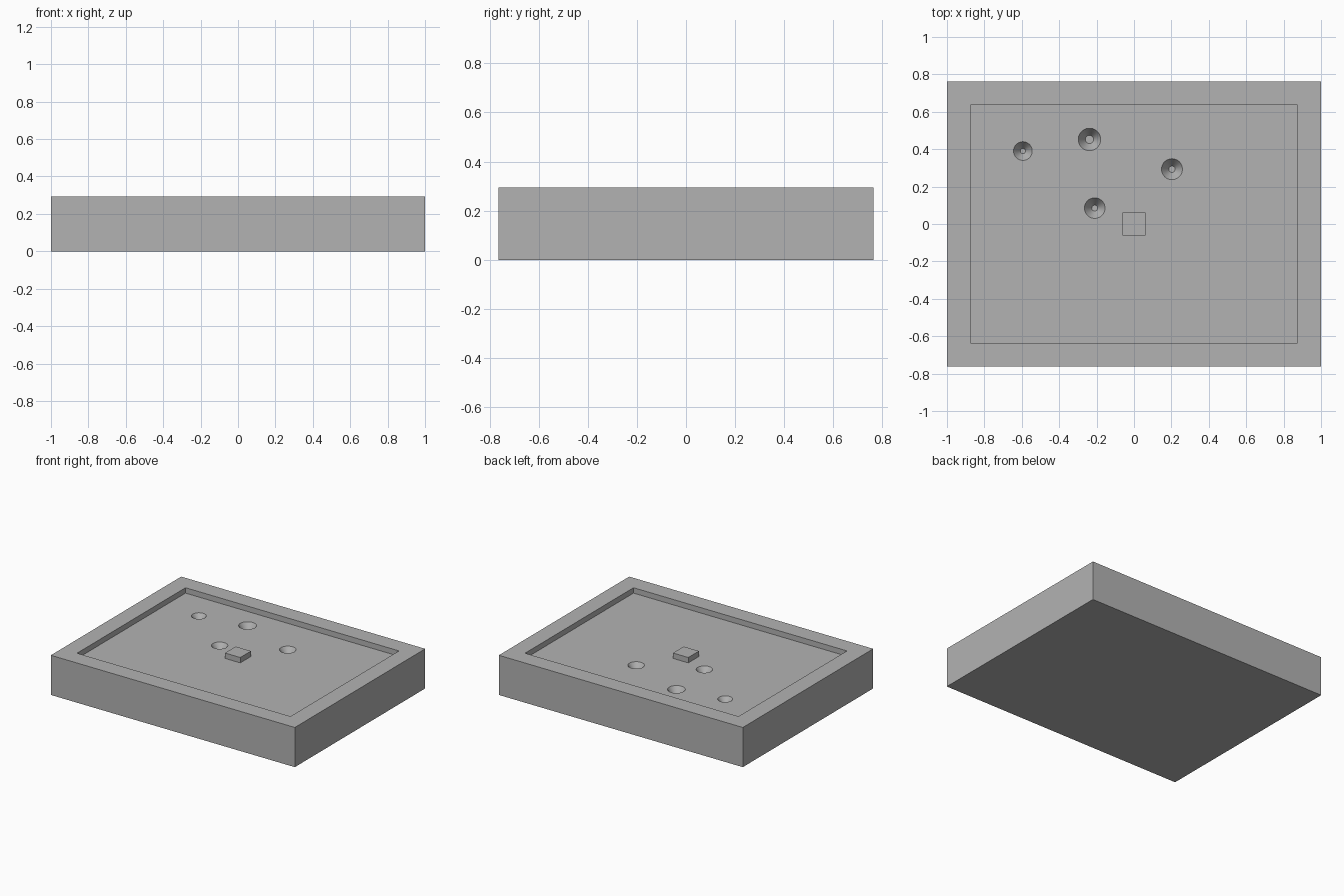
import bpy
import bmesh
from math import radians

if "Cube" in bpy.data.objects:
    bpy.data.objects.remove(bpy.data.objects["Cube"], do_unlink=True)

HEIGHT, DEPTH = 0.294, 0.04
FLOOR = HEIGHT - DEPTH

# One plain grey for everything
grey = bpy.data.materials.new("plain_grey")
grey.use_nodes = True
colour = (0.45, 0.45, 0.45, 1)
grey.diffuse_color = colour
grey.node_tree.nodes["Principled BSDF"].inputs["Base Color"].default_value = colour


def make_object(name, bm):
    mesh = bpy.data.meshes.new(name)
    bmesh.ops.recalc_face_normals(bm, faces=bm.faces)
    bm.to_mesh(mesh)
    bm.free()
    mesh.materials.append(grey)
    obj = bpy.data.objects.new(name, mesh)
    bpy.context.collection.objects.link(obj)
    return obj


def box(name, sx, sy, z0, z1):
    bm = bmesh.new()
    bmesh.ops.create_cube(bm, size=1)
    for v in bm.verts:
        v.co = (v.co.x * sx, v.co.y * sy, z0 if v.co.z < 0 else z1)
    return make_object(name, bm)


def pit_cutter(name, x, y, rim, base, depth):
    # Tapered plug with a straight collar above the floor
    bm = bmesh.new()
    rings = []
    for r, z in ((base, FLOOR - depth), (rim, FLOOR), (rim, FLOOR + DEPTH / 2)):
        ring = bmesh.ops.create_circle(bm, segments=48, radius=r)["verts"]
        for v in ring:
            v.co.x += x
            v.co.y += y
            v.co.z = z
        rings.append(ring)
    for low, high in zip(rings, rings[1:]):
        for i in range(len(low)):
            j = i - 1
            bm.faces.new((low[j], low[i], high[i], high[j]))
    bm.faces.new(rings[0])
    bm.faces.new(rings[-1])
    return make_object(name, bm)


def cut(target, cutter):
    mod = target.modifiers.new(cutter.name, "BOOLEAN")
    mod.operation = "DIFFERENCE"
    mod.solver = "EXACT"
    mod.object = cutter
    bpy.context.view_layer.objects.active = target
    bpy.ops.object.modifier_apply(modifier=mod.name)
    bpy.data.objects.remove(cutter, do_unlink=True)


# Slab with a shallow rectangular recess
slab = box("slab", 2, 1.526, 0, HEIGHT)
cut(slab, box("recess_cutter", 1.75, 1.27, FLOOR, HEIGHT + DEPTH))

# Tapered pits in the recess floor: x, y, rim radius, base radius, depth
pits = [(-0.594, 0.39, 0.05, 0.014, 0.05),
        (-0.238, 0.452, 0.06, 0.022, 0.06),
        (0.203, 0.293, 0.056, 0.017, 0.055),
        (-0.21, 0.085, 0.055, 0.016, 0.055)]
for i, pit in enumerate(pits):
    cut(slab, pit_cutter(f"pit_cutter_{i}", *pit))

# Smooth pit walls, crisp edges elsewhere
bpy.ops.object.select_all(action="DESELECT")
slab.select_set(True)
bpy.context.view_layer.objects.active = slab
bpy.ops.object.shade_smooth_by_angle(angle=radians(30))

# Square block in the middle, flush with the rim
box("centre_block", 0.125, 0.125, FLOOR, HEIGHT)
